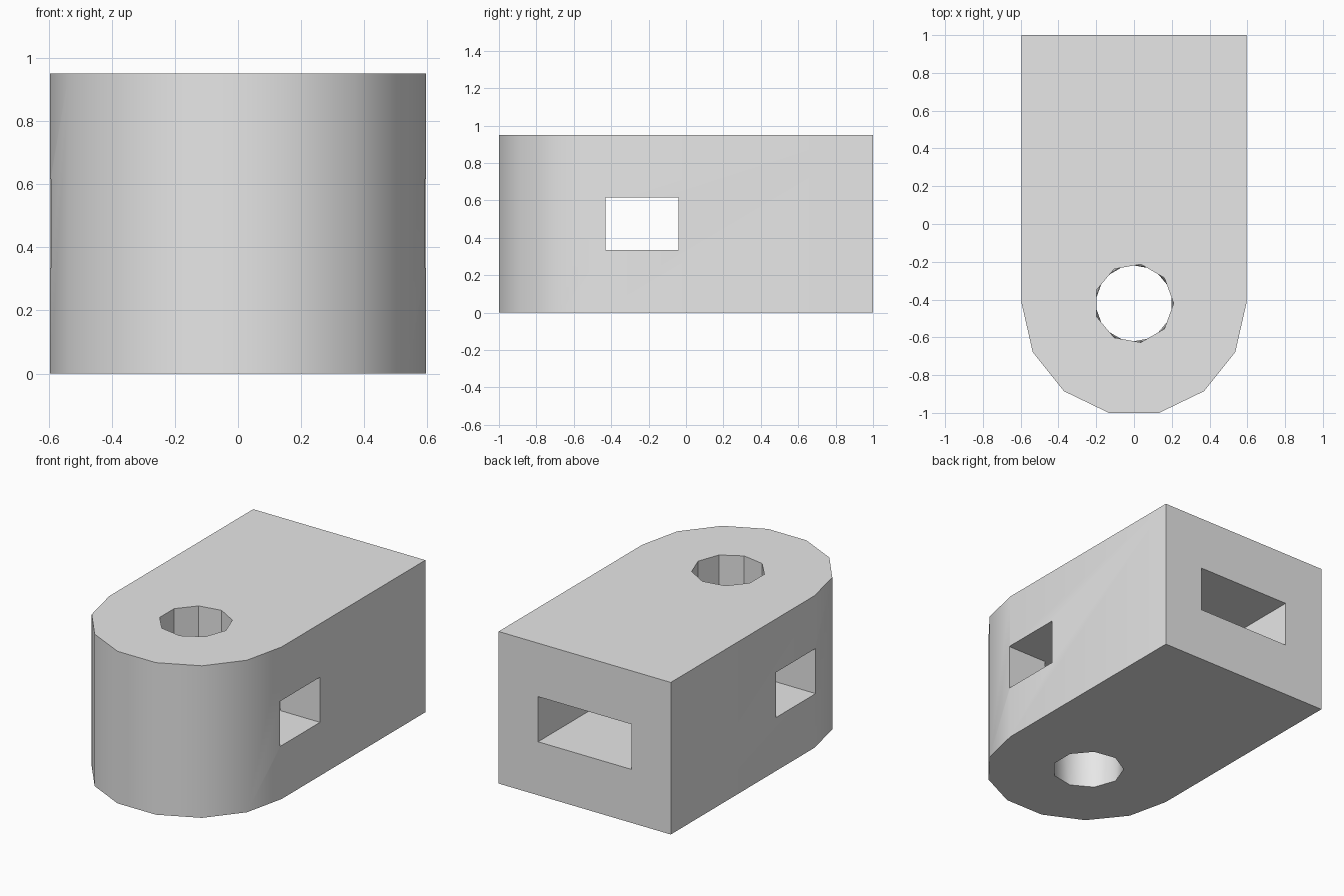
import bpy, bmesh
from math import sin, cos, pi, radians

cube = bpy.data.objects.get("Cube")
if cube:
    bpy.data.objects.remove(cube, do_unlink=True)

HEIGHT, AXIS_Y = 0.95, -0.42     # block height, centre line of nose and pin hole
SLOT_Z = (0.334, 0.616)          # floor and ceiling of the inner channel

grey = bpy.data.materials.new("plain grey")
grey.use_nodes = True
grey.diffuse_color = (0.8, 0.8, 0.8, 1)
grey.node_tree.nodes["Principled BSDF"].inputs["Base Color"].default_value = (0.8, 0.8, 0.8, 1)


def finish(name, bm):
    bmesh.ops.recalc_face_normals(bm, faces=bm.faces)
    mesh = bpy.data.meshes.new(name)
    bm.to_mesh(mesh)
    bm.free()
    mesh.materials.append(grey)
    obj = bpy.data.objects.new(name, mesh)
    bpy.context.collection.objects.link(obj)
    return obj


def extrude(name, half, z0, z1):
    """Extrude a plan outline given by its +x half, listed back to front."""
    outline = half + [(-x, y) for x, y in reversed(half)]
    bm = bmesh.new()
    face = bm.faces.new([bm.verts.new((x, y, z0)) for x, y in outline])
    top = bmesh.ops.extrude_face_region(bm, geom=[face])["geom"]
    bmesh.ops.translate(bm, vec=(0, 0, z1 - z0),
                        verts=[v for v in top if isinstance(v, bmesh.types.BMVert)])
    return finish(name, bm)


def nose(radius, first=0):
    """Quarter of a seven-sided half round."""
    return [(radius * cos(i * pi / 7), AXIS_Y - radius * sin(i * pi / 7))
            for i in range(first, 4)]


# Block with a rounded front
block = extrude("link_block", [(0.595, 1)] + nose(0.595), 0, HEIGHT)

# Channel open at the back, with a cross slot through both sides
channel = extrude("channel_cutter",
                  [(0.322, 1.1), (0.322, -0.04), (0.7, -0.04), (0.7, -0.43), (0.322, -0.43)]
                  + nose(0.322, 1), *SLOT_Z)

# Nine-sided pin hole, twisted by half a side through the lower wall
SIDES, RADIUS = 9, 0.21
bm = bmesh.new()
rings = []
for z, shift in ((-0.1, 0.5), (0, 0.5), (SLOT_Z[0], 0), (HEIGHT + 0.1, 0)):
    angles = [2 * pi * (i + shift) / SIDES for i in range(SIDES)]
    rings.append([bm.verts.new((RADIUS * cos(a), AXIS_Y + RADIUS * sin(a), z)) for a in angles])
for level, (low, high) in enumerate(zip(rings, rings[1:])):
    for i in range(SIDES):
        j = (i + 1) % SIDES
        if level == 1:
            bm.faces.new((high[i], high[j], low[i]))
            bm.faces.new((low[i], low[j], high[j]))
        else:
            bm.faces.new((low[i], low[j], high[j], high[i]))
bm.faces.new(rings[0])
bm.faces.new(rings[-1])
hole = finish("pin_hole_cutter", bm)

# Cut the openings
bpy.ops.object.select_all(action='DESELECT')
bpy.context.view_layer.objects.active = block
block.select_set(True)
for cutter in (channel, hole):
    cutter.hide_render = True
    mod = block.modifiers.new(cutter.name, 'BOOLEAN')
    mod.operation, mod.solver, mod.object = 'DIFFERENCE', 'EXACT', cutter
    bpy.ops.object.modifier_apply(modifier=mod.name)
    bpy.data.objects.remove(cutter, do_unlink=True)

bpy.ops.object.shade_smooth_by_angle(angle=radians(30))
